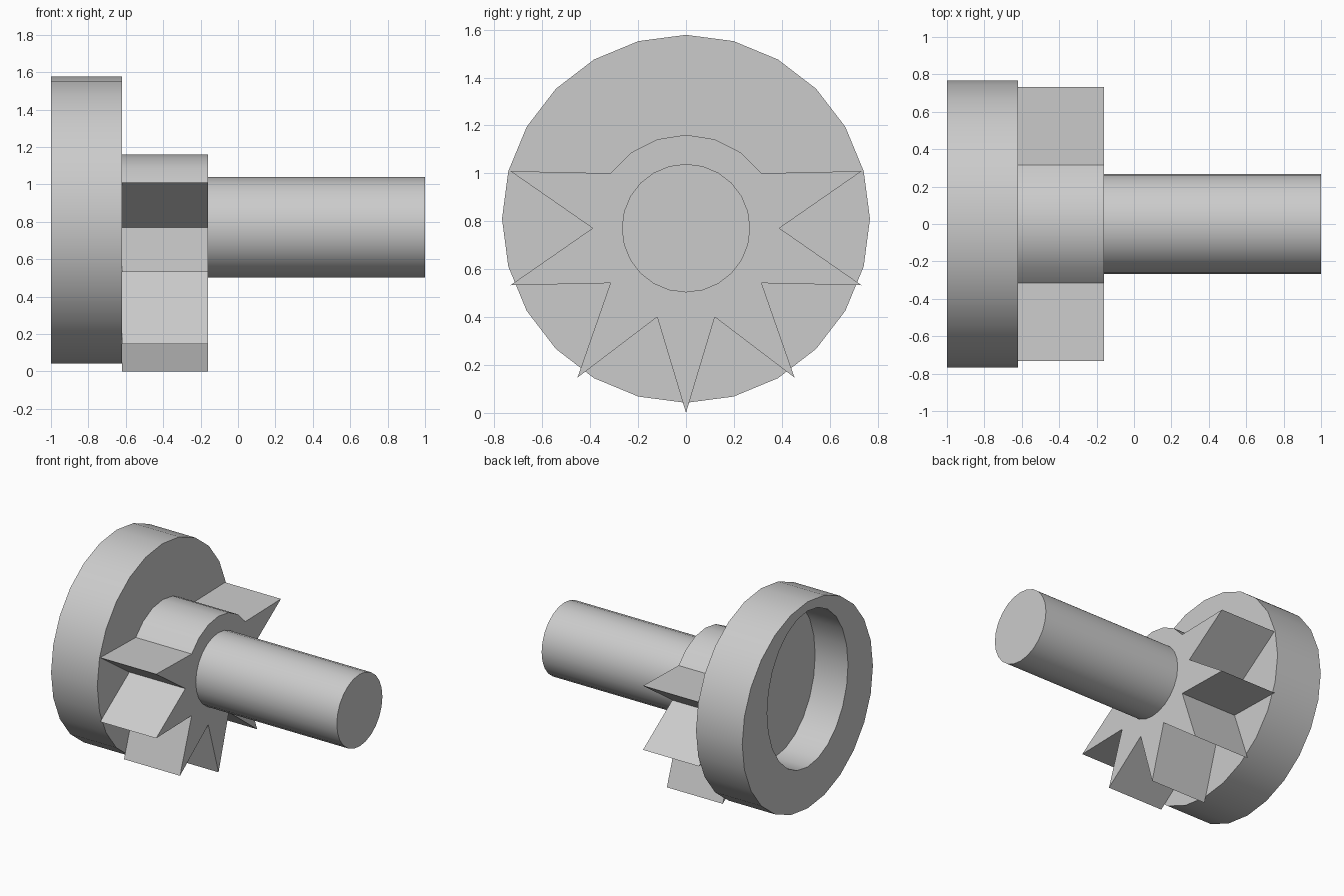
import bpy, bmesh
from math import sin, cos, radians, pi

default = bpy.data.objects.get("Cube")
if default:
    bpy.data.objects.remove(default, do_unlink=True)

GREY = (0.6, 0.6, 0.6, 1)
grey = bpy.data.materials.new("plain grey")
grey.use_nodes = True
grey.diffuse_color = GREY
grey.node_tree.nodes["Principled BSDF"].inputs["Base Color"].default_value = GREY

AXIS_Z = 0.771
SIDES = 24


def ellipse(ry, rz, z):
    """Outline in the YZ plane, starting at the top."""
    steps = [2 * pi * i / SIDES for i in range(SIDES)]
    return [(ry * sin(a), z + rz * cos(a)) for a in steps]


def ring(bm, outline, x):
    return [bm.verts.new((x, y, z)) for y, z in outline]


def loft(name, sections):
    """Skin a run of (outline, x) sections and cap both ends."""
    bm = bmesh.new()
    rings = [ring(bm, outline, x) for outline, x in sections]
    for a, b in zip(rings, rings[1:]):
        for i in range(len(a)):
            j = (i + 1) % len(a)
            bm.faces.new((a[i], a[j], b[j], b[i]))
    bm.faces.new(rings[0])
    bm.faces.new(rings[-1])
    bmesh.ops.recalc_face_normals(bm, faces=bm.faces)
    mesh = bpy.data.meshes.new(name)
    bm.to_mesh(mesh)
    bm.free()
    mesh.materials.append(grey)
    obj = bpy.data.objects.new(name, mesh)
    bpy.context.collection.objects.link(obj)
    bpy.ops.object.select_all(action='DESELECT')
    obj.select_set(True)
    bpy.context.view_layer.objects.active = obj
    bpy.ops.object.shade_smooth_by_angle(angle=radians(30))
    return obj


# Wheel with an oval recess in its outer face
rim = ellipse(0.768, 0.768, 0.81)
recess = ellipse(0.475, 0.58, 0.93)
loft("wheel", [(rim, -0.62), (rim, -1), (recess, -1), (recess, -0.73)])

# Toothed hub: seven pointed teeth below, a plain arc on top
hub_outline = []
for step in range(20):
    angle = radians(36 + 18 * step)
    is_tip = step % 2 == 1 and step > 6
    radius = 0.771 if is_tip else 0.39
    hub_outline.append((radius * cos(angle), AXIS_Z + radius * sin(angle)))
loft("toothed_hub", [(hub_outline, -0.62), (hub_outline, -0.16)])

# Shaft
shaft = ellipse(0.268, 0.268, AXIS_Z)
loft("shaft", [(shaft, -0.16), (shaft, 1)])
